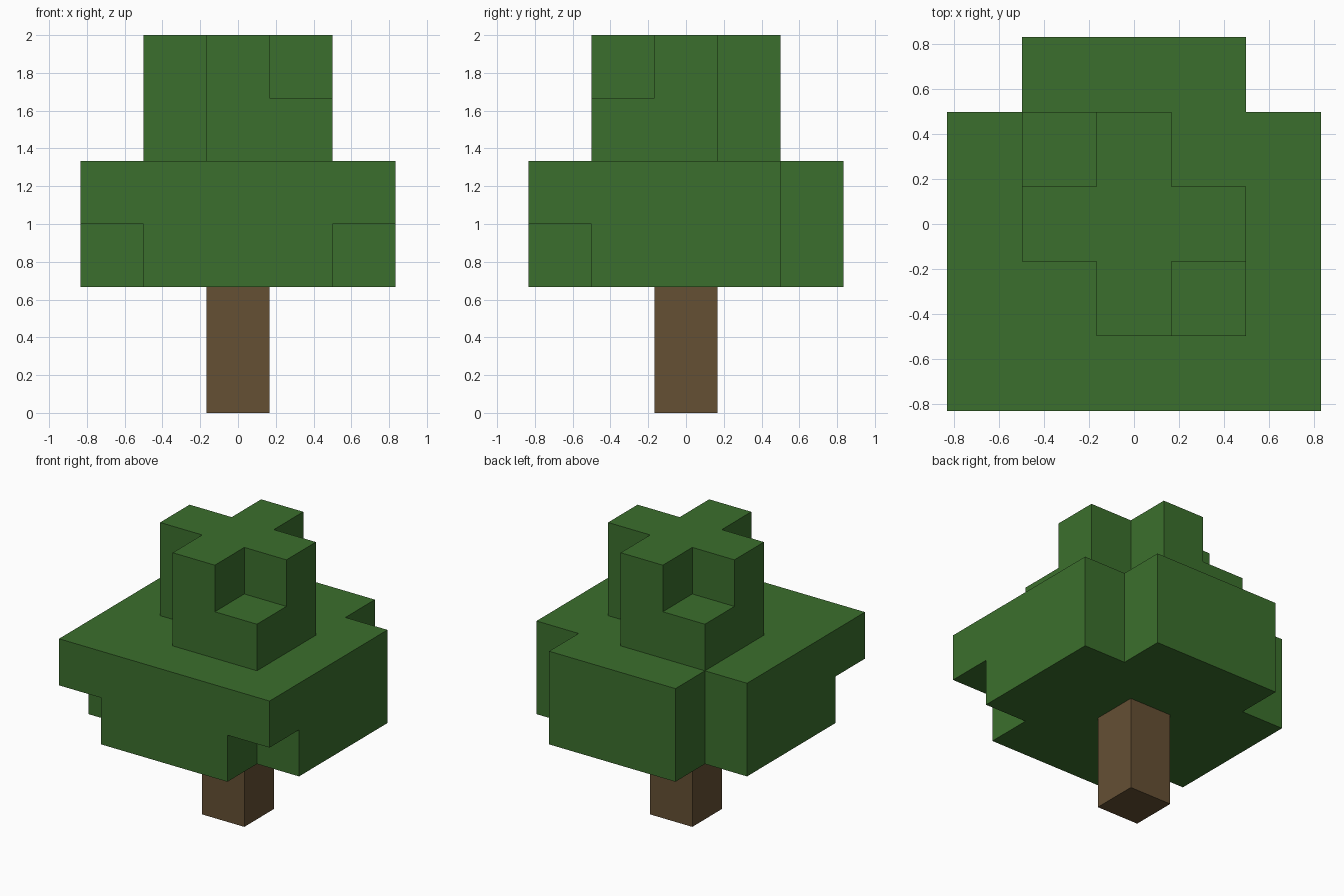
import bpy
import bmesh
from mathutils import Vector

U = 1 / 3  # block size

cube = bpy.data.objects.get("Cube")
if cube:
    bpy.data.objects.remove(cube, do_unlink=True)


def material(name, rgb):
    mat = bpy.data.materials.new(name)
    mat.use_nodes = True
    mat.diffuse_color = (*rgb, 1)
    bsdf = next(n for n in mat.node_tree.nodes if n.type == 'BSDF_PRINCIPLED')
    bsdf.inputs["Base Color"].default_value = (*rgb, 1)
    return mat


def layer(radius, level, missing):
    """Square layer of blocks without the listed corners, given as (x, y) signs."""
    gone = {(sx * radius, sy * radius) for sx, sy in missing}
    span = range(-radius, radius + 1)
    return {(x, y, level) for x in span for y in span if (x, y) not in gone}


def block_object(name, cells, mat):
    """Merge blocks into one outer shell with flat faces."""
    bm = bmesh.new()
    for cell in cells:
        centre = Vector(cell) + Vector((0, 0, 0.5))
        for axis in range(3):
            for sign in (-1, 1):
                normal = Vector((0, 0, 0))
                normal[axis] = sign
                if tuple(int(c + n) for c, n in zip(cell, normal)) in cells:
                    continue
                # Square on the exposed side, wound to face outward
                a = Vector((0, 0, 0))
                a[(axis + 1) % 3] = 0.5
                b = normal.cross(a)
                mid = centre + normal / 2
                corners = (mid - a - b, mid + a - b, mid + a + b, mid - a + b)
                bm.faces.new([bm.verts.new(p * U) for p in corners])
    bmesh.ops.remove_doubles(bm, verts=bm.verts, dist=0.001)
    bmesh.ops.dissolve_limit(bm, angle_limit=0.01, verts=bm.verts, edges=bm.edges)
    mesh = bpy.data.meshes.new(name)
    bm.to_mesh(mesh)
    bm.free()
    mesh.materials.append(mat)
    obj = bpy.data.objects.new(name, mesh)
    bpy.context.collection.objects.link(obj)
    return obj


bark = material("bark brown", (0.130, 0.080, 0.034))
leaf = material("leaf green", (0.044, 0.159, 0.026))

# Trunk
block_object("trunk", {(0, 0, 0), (0, 0, 1)}, bark)

# Canopy: two wide layers, then two narrow ones ending in a cross
back = [(-1, 1), (1, 1)]
front = [(-1, -1), (1, -1)]
canopy = (layer(2, 2, back + front)
          | layer(2, 3, back)
          | layer(1, 4, [(-1, -1), (1, 1)])
          | layer(1, 5, back + front))
block_object("canopy", canopy, leaf)
